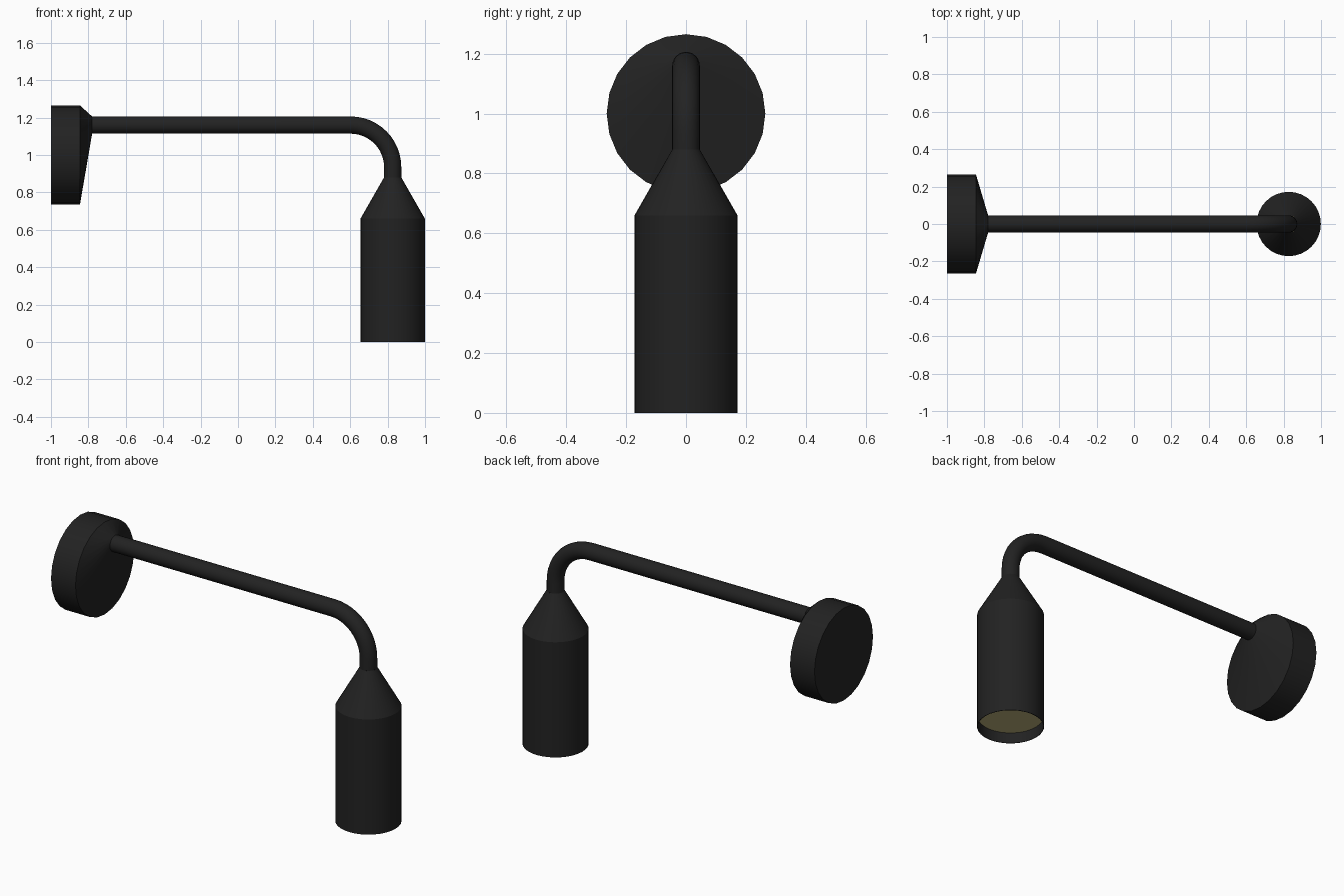
import bpy, bmesh
from math import sin, cos, pi, radians
from mathutils import Vector

if "Cube" in bpy.data.objects:
    bpy.data.objects.remove(bpy.data.objects["Cube"])

SHADE_X = 0.827
ARM_Z = 1.16
TUBE_R = 0.046
BEND_R = 0.225


def material(name, color):
    m = bpy.data.materials.new(name)
    m.diffuse_color = color
    m.use_nodes = True
    m.node_tree.nodes["Principled BSDF"].inputs["Base Color"].default_value = m.diffuse_color
    return m


black = material("matte_black", (0.016, 0.016, 0.016, 1))
glow = material("warm_diffuser", (0.50, 0.44, 0.20, 1))


def loft(name, rings, sides, mat, cap_start=True, cap_end=True):
    """Skin circles given as (centre x, centre z, radius, direction angle in xz)."""
    bm = bmesh.new()
    loops = []
    for x, z, r, a in rings:
        up = Vector((-sin(a), 0, cos(a)))
        c = Vector((x, 0, z))
        loops.append([bm.verts.new(c + r * (cos(t) * up + sin(t) * Vector((0, 1, 0))))
                      for t in (2 * pi * i / sides for i in range(sides))])
    for l0, l1 in zip(loops, loops[1:]):
        for i in range(sides):
            j = (i + 1) % sides
            bm.faces.new((l0[i], l0[j], l1[j], l1[i]))
    if cap_start:
        bm.faces.new(loops[0])
    if cap_end:
        bm.faces.new(loops[-1])
    bmesh.ops.recalc_face_normals(bm, faces=bm.faces)
    me = bpy.data.meshes.new(name)
    bm.to_mesh(me)
    bm.free()
    me.materials.append(mat)
    ob = bpy.data.objects.new(name, me)
    bpy.context.collection.objects.link(ob)
    bpy.ops.object.select_all(action='DESELECT')
    ob.select_set(True)
    bpy.context.view_layer.objects.active = ob
    bpy.ops.object.shade_smooth_by_angle(angle=radians(25))
    return ob


# Wall mount: round plate whose front tapers off-centre into the arm
loft("wall_mount", [(-1, 1, 0.265, 0), (-0.845, 1, 0.265, 0),
                    (-0.78, ARM_Z, TUBE_R, 0)], 24, black, cap_end=False)

# Arm: straight tube with a quarter bend, then down into the shade
bend_x = SHADE_X - BEND_R
arm = [(-0.78, ARM_Z, TUBE_R, 0)]
for i in range(13):
    a = pi / 2 * i / 12
    arm.append((bend_x + BEND_R * sin(a), ARM_Z - BEND_R * (1 - cos(a)), TUBE_R, -a))
arm.append((SHADE_X, 0.88, TUBE_R, -pi / 2))
loft("arm", arm, 24, black, cap_start=False, cap_end=False)

# Shade: cone and cylinder with a thin open rim, hollow up to the diffuser
profile = [(0.88, TUBE_R), (0.66, 0.172), (0, 0.172), (0, 0.169), (0.06, 0.169)]
loft("shade", [(SHADE_X, z, r, -pi / 2) for z, r in profile], 32, black,
     cap_start=False, cap_end=False)

# Diffuser: recessed disc closing the shade
loft("light_diffuser", [(SHADE_X, 0.07, 0.169, -pi / 2), (SHADE_X, 0.06, 0.169, -pi / 2)],
     32, glow)
